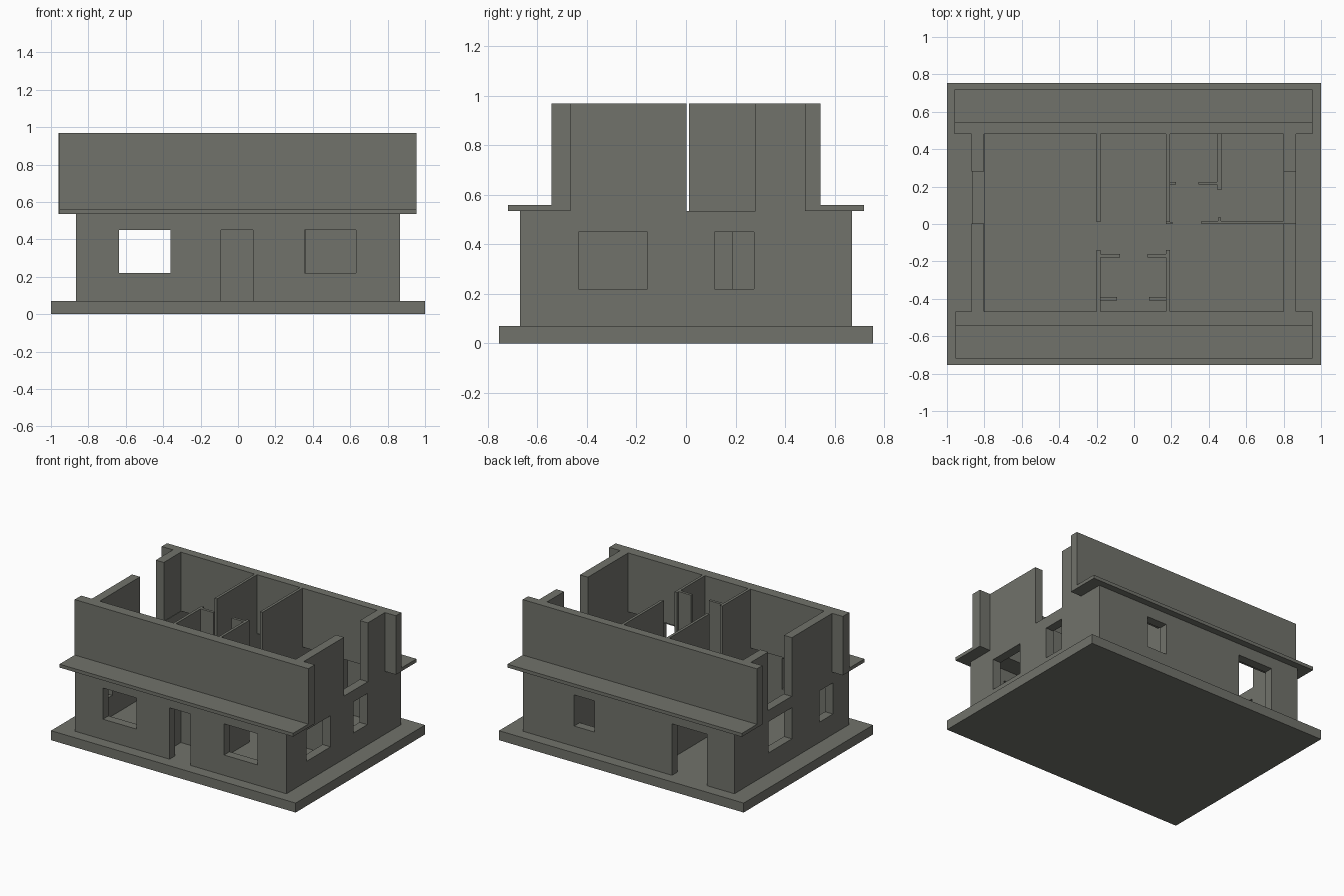
import bpy, bmesh
from mathutils import Matrix, Vector

if "Cube" in bpy.data.objects:
    bpy.data.objects.remove(bpy.data.objects["Cube"])

stone = bpy.data.materials.new("warm_grey")
stone.diffuse_color = (0.165, 0.17, 0.147, 1)
stone.use_nodes = True
stone.node_tree.nodes["Principled BSDF"].inputs["Base Color"].default_value = stone.diffuse_color

BASE, STOREY, TOP = 0.07, 0.535, 0.97
SILL, HEAD = 0.22, 0.45


def boxes(name, spans):
    """One object made of axis-aligned boxes (x0, x1, y0, y1, z0, z1)."""
    bm = bmesh.new()
    for x0, x1, y0, y1, z0, z1 in spans:
        centre = Vector((x0 + x1, y0 + y1, z0 + z1)) / 2
        m = Matrix.Translation(centre) @ Matrix.Diagonal((x1 - x0, y1 - y0, z1 - z0, 1))
        bmesh.ops.create_cube(bm, size=1, matrix=m)
    mesh = bpy.data.meshes.new(name)
    bm.to_mesh(mesh)
    bm.free()
    mesh.materials.append(stone)
    ob = bpy.data.objects.new(name, mesh)
    bpy.context.collection.objects.link(ob)
    return ob


def wall_with_openings(name, span, openings):
    """Ground-floor wall; openings are (start, end, z0, z1) along its length."""
    wall = boxes(name, [span])
    x0, x1, y0, y1 = span[:4]
    if x1 - x0 > y1 - y0:
        cuts = [(a, b, y0 - .05, y1 + .05, c, d) for a, b, c, d in openings]
    else:
        cuts = [(x0 - .05, x1 + .05, a, b, c, d) for a, b, c, d in openings]
    cutter = boxes(name + "_cutter", cuts)
    cutter.hide_render = True
    cutter.hide_viewport = True
    cutter.display_type = 'WIRE'
    mod = wall.modifiers.new("openings", 'BOOLEAN')
    mod.operation, mod.solver, mod.object = 'DIFFERENCE', 'EXACT', cutter


# Foundation slab
boxes("foundation", [(-1, 1, -.755, .755, 0, BASE)])

# Ground-floor outer walls with doors and windows
wall_with_openings("front_wall", (-.865, .865, -.67, -.605, BASE, STOREY),
                   [(-.635, -.36, SILL, HEAD), (.355, .63, SILL, HEAD),
                    (-.09, .08, BASE - .02, HEAD)])
wall_with_openings("back_wall", (-.865, .865, .605, .67, BASE, STOREY),
                   [(-.64, -.355, BASE - .02, HEAD), (.28, .445, SILL, HEAD)])
wall_with_openings("right_wall", (.8, .865, -.605, .605, BASE, STOREY),
                   [(-.435, -.155, SILL, HEAD), (.115, .275, SILL, HEAD)])
wall_with_openings("left_wall", (-.865, -.8, -.605, .605, BASE, STOREY),
                   [(0, .275, SILL, HEAD), (-.48, -.325, SILL, HEAD)])

# Projecting ledges and the long upper walls
boxes("front_ledge", [(-.955, .955, -.72, -.467, STOREY, .56)])
boxes("back_ledge", [(-.96, .955, .48, .72, STOREY, .56)])
boxes("upper_front_wall", [(-.955, .955, -.543, -.467, .56, TOP)])
boxes("upper_back_wall", [(-.96, .955, .48, .543, .56, TOP)])

# Upper side walls, each with an open bay
for side, x0, x1 in (("left", -.868, -.803), ("right", .8, .865)):
    boxes("upper_" + side + "_wall", [(x0, x1, -.467, .003, STOREY, TOP),
                                      (x0, x1, .28, .48, STOREY, TOP)])

# Main partitions, running through both storeys
for name, x0, x1, back in (("left", -.2, -.18, .012), ("right", .172, .192, .012)):
    boxes(name + "_partition_lower", [(x0, x1, -.605, -.14, BASE, STOREY),
                                      (x0, x1, back, .605, BASE, STOREY)])
    boxes(name + "_partition_upper", [(x0, x1, -.467, -.14, STOREY, TOP),
                                      (x0, x1, back, .48, STOREY, TOP)])

# Upper hall door returns and ground-floor entrance returns
boxes("hall_door_returns", [(-.18, -.075, -.18, -.16, STOREY, TOP),
                            (.073, .172, -.18, -.16, STOREY, TOP)])
boxes("entrance_returns", [(-.18, -.09, -.41, -.39, BASE, STOREY),
                           (.08, .172, -.41, -.39, BASE, STOREY)])

# Ground-floor room partitions on the right
boxes("room_partitions", [
    (.36, .8, 0, .015, BASE, STOREY), (.172, .205, 0, .012, BASE, STOREY),
    (.45, .465, .015, .035, BASE, STOREY), (.445, .47, .185, .605, BASE, STOREY),
    (.345, .445, .21, .225, BASE, STOREY), (.192, .225, .21, .225, BASE, STOREY)])
